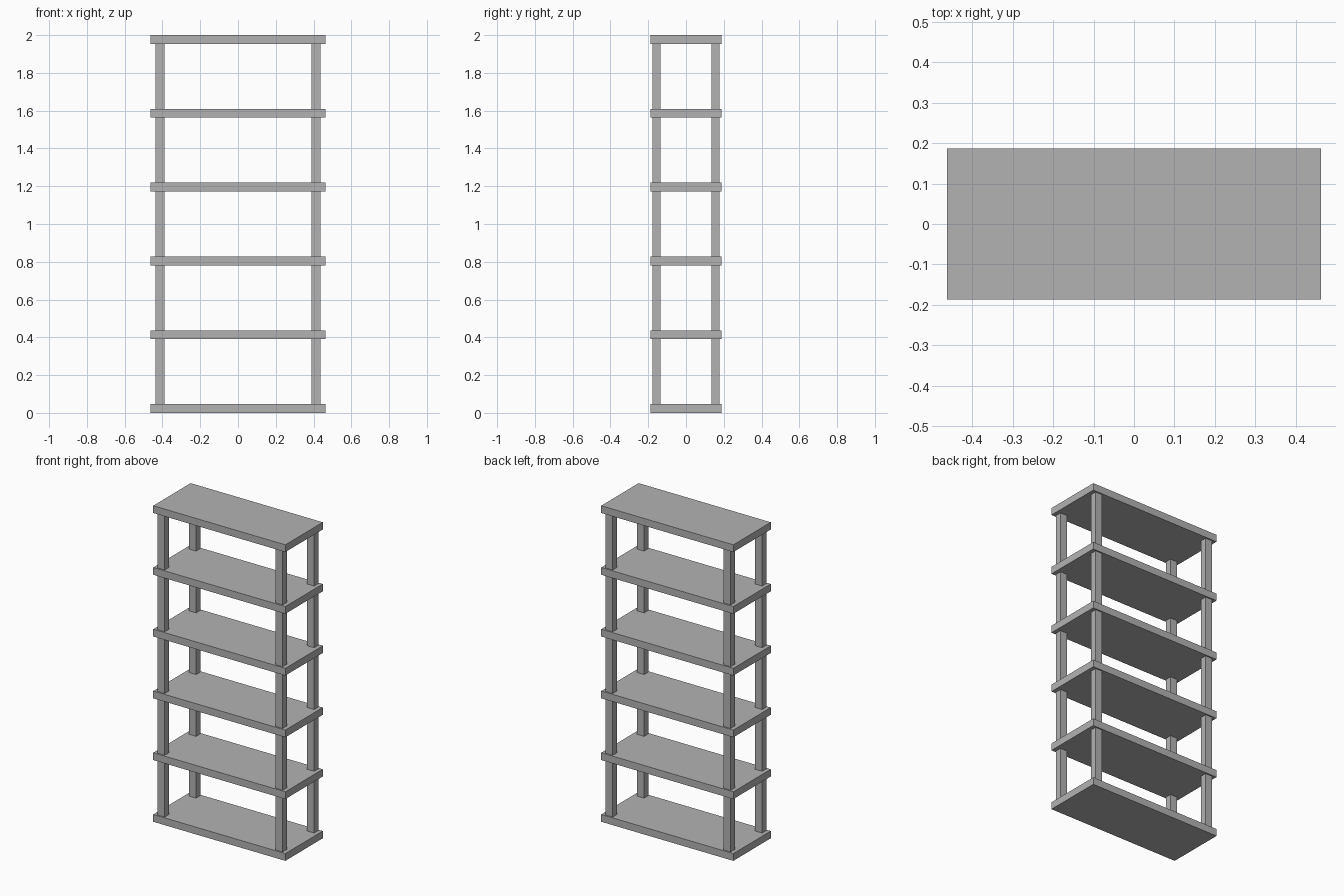
import bpy

# Remove the default object
cube = bpy.data.objects.get("Cube")
if cube:
    bpy.data.objects.remove(cube, do_unlink=True)

# Dimensions
WIDTH, DEPTH, HEIGHT = 0.925, 0.374, 2.0
BOARD = 0.046
SHELVES = 6
POST_X, POST_Y = 0.413, 0.157
POST_W, POST_D = 0.049, 0.042

# Single grey finish
grey = bpy.data.materials.new("plain_grey")
grey.use_nodes = True
colour = (0.45, 0.45, 0.45, 1.0)
grey.diffuse_color = colour
grey.node_tree.nodes["Principled BSDF"].inputs["Base Color"].default_value = colour


def box(name, size, centre):
    bpy.ops.mesh.primitive_cube_add(size=1, location=centre)
    obj = bpy.context.object
    obj.name = name
    obj.scale = size
    bpy.ops.object.transform_apply(location=False, rotation=False, scale=True)
    obj.data.materials.append(grey)
    return obj


# Evenly spaced boards from floor to top
spacing = (HEIGHT - BOARD) / (SHELVES - 1)
for i in range(SHELVES):
    box(f"shelf_{i + 1}", (WIDTH, DEPTH, BOARD), (0, 0, BOARD / 2 + i * spacing))

# Four corner posts, their ends housed in the bottom and top boards
for x_side, x_name in ((1, "left"), (-1, "right")):
    for y_side, y_name in ((-1, "front"), (1, "back")):
        box(f"{y_name}_{x_name}_post", (POST_W, POST_D, HEIGHT - BOARD),
            (x_side * POST_X, y_side * POST_Y, HEIGHT / 2))
